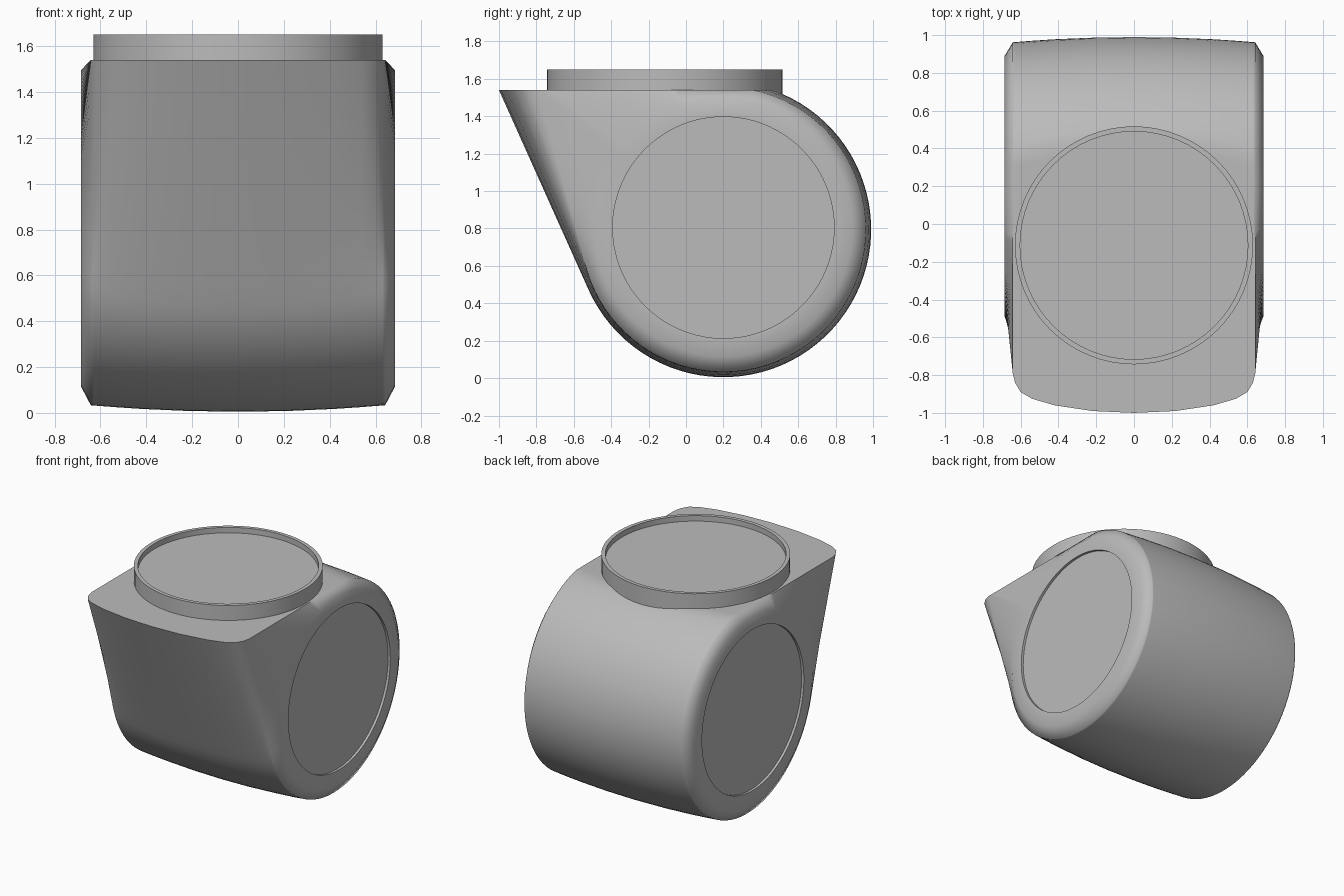
import bpy, bmesh, math

cube = bpy.data.objects.get("Cube")
if cube:
    bpy.data.objects.remove(cube, do_unlink=True)

grey = bpy.data.materials.new("plain grey")
grey.use_nodes = True
grey.diffuse_color = (0.5, 0.5, 0.5, 1)
grey.node_tree.nodes["Principled BSDF"].inputs["Base Color"].default_value = (0.5, 0.5, 0.5, 1)

CY, CZ, TOP = 0.2, 0.795, 1.54    # drum axis and flat top height
ARC, LINE, FLAT = 56, 14, 20      # points on each stretch of the teardrop


def finish(name, rings):
    """Skin a list of closed rings, cap both ends and shade the result."""
    bm = bmesh.new()
    loops = [[bm.verts.new(p) for p in ring] for ring in rings]
    for a, b in zip(loops, loops[1:]):
        for i in range(len(a)):
            j = (i + 1) % len(a)
            bm.faces.new((a[i], a[j], b[j], b[i]))
    bm.faces.new(loops[0])
    bm.faces.new(loops[-1])
    bmesh.ops.recalc_face_normals(bm, faces=bm.faces)
    mesh = bpy.data.meshes.new(name)
    bm.to_mesh(mesh)
    bm.free()
    obj = bpy.data.objects.new(name, mesh)
    bpy.context.collection.objects.link(obj)
    mesh.materials.append(grey)
    bpy.ops.object.select_all(action="DESELECT")
    obj.select_set(True)
    bpy.context.view_layer.objects.active = obj
    bpy.ops.object.shade_smooth_by_angle(angle=math.radians(65))


def teardrop(r, tip):
    """Drum arc, straight tangent up to the front lip, flat top."""
    dy, dz = tip - CY, TOP - CZ
    cut = math.asin(min(1, dz / r))
    tangent = math.atan2(dz, dy) + math.acos(r / math.hypot(dy, dz))
    sweep = cut + math.tau - tangent
    pts = []
    for i in range(ARC):
        a = cut - sweep * i / ARC
        pts.append((CY + r * math.cos(a), CZ + r * math.sin(a)))
    ty, tz = CY + r * math.cos(tangent), CZ + r * math.sin(tangent)
    for i in range(LINE):
        t = i / LINE
        pts.append((ty + (tip - ty) * t, tz + (TOP - tz) * t))
    end = CY + r * math.cos(cut)
    for i in range(FLAT):
        pts.append((tip + (end - tip) * i / FLAT, TOP))
    return pts


# Body: barrel-shaped teardrop with bevelled cheeks and sunken round side panels
stations = [(0, -1), (0.22, -0.99), (0.42, -0.96), (0.54, -0.925),
            (0.60, -0.89), (0.63, -0.84), (0.642, -0.79)]
half = []
for x, tip in stations:
    r = 0.79 - 0.028 * (x / 0.64) ** 2
    half.append([(x, y, z) for y, z in teardrop(r, tip)])
angles = [math.atan2(z - CZ, y - CY) for x, y, z in half[-1]]
for x, r in ((0.685, 0.69), (0.685, 0.592), (0.667, 0.592)):
    half.append([(x, CY + r * math.cos(a), CZ + 0.01 + r * math.sin(a)) for a in angles])
mirrored = [[(-x, y, z) for x, y, z in ring] for ring in half[:0:-1]]
finish("drum_body", mirrored + half)

# Neck: short round collar with a thin rim and a sunken lid
SIDES = 64
neck = []
for r, z in ((0.63, 1.47), (0.63, 1.65), (0.603, 1.65), (0.603, 1.61)):
    neck.append([(r * math.cos(math.tau * i / SIDES),
                  -0.113 + r * math.sin(math.tau * i / SIDES), z) for i in range(SIDES)])
finish("neck_collar", neck)
